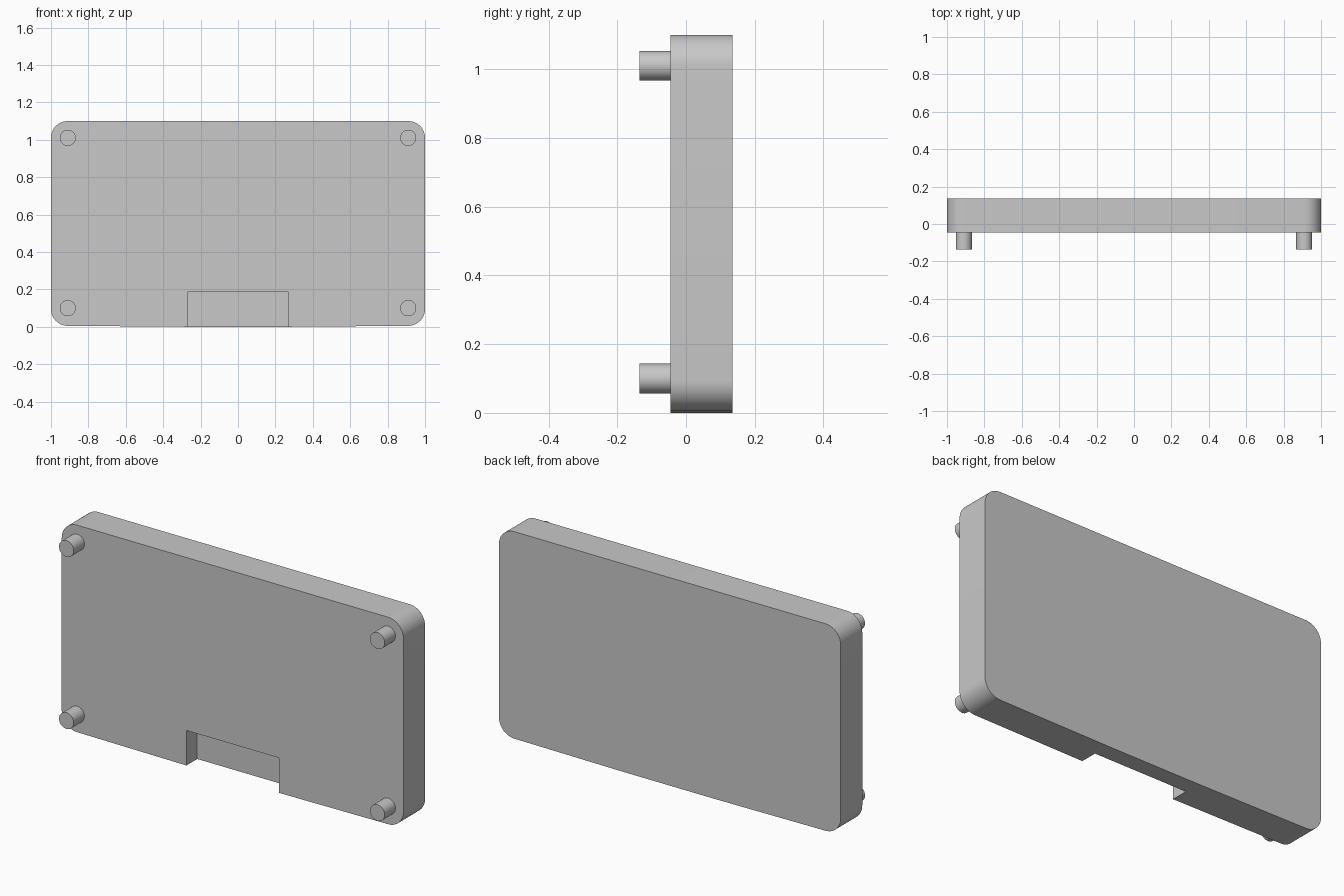
import bpy
import bmesh
from math import sin, cos, pi

cube = bpy.data.objects.get("Cube")
if cube:
    bpy.data.objects.remove(cube, do_unlink=True)

# Main dimensions
HALF_W, TOP, RADIUS = 1.0, 1.1, 0.09
FRONT, BACK = -0.045, 0.135
NOTCH_W, NOTCH_H, NOTCH_BACK = 0.27, 0.185, 0.045
LIFT = 0.005  # the underside rises slightly towards the corners

grey = bpy.data.materials.new("plain_grey")
grey.use_nodes = True
grey.diffuse_color = (0.58, 0.58, 0.58, 1)
grey.node_tree.nodes["Principled BSDF"].inputs["Base Color"].default_value = (0.58, 0.58, 0.58, 1)


def extrude_profile(name, points, y0, y1):
    """Closed solid from an XZ outline, running from y0 to y1."""
    bm = bmesh.new()
    face = bm.faces.new([bm.verts.new((x, y0, z)) for x, z in points])
    result = bmesh.ops.extrude_face_region(bm, geom=[face])
    moved = [v for v in result["geom"] if isinstance(v, bmesh.types.BMVert)]
    bmesh.ops.translate(bm, verts=moved, vec=(0, y1 - y0, 0))
    bmesh.ops.recalc_face_normals(bm, faces=bm.faces)
    mesh = bpy.data.meshes.new(name)
    bm.to_mesh(mesh)
    bm.free()
    mesh.materials.append(grey)
    obj = bpy.data.objects.new(name, mesh)
    bpy.context.collection.objects.link(obj)
    bpy.ops.object.select_all(action="DESELECT")
    obj.select_set(True)
    bpy.context.view_layer.objects.active = obj
    bpy.ops.object.shade_smooth_by_angle(angle=pi / 6)
    return obj


def arc(cx, cz, r, start, sweep, steps):
    return [(cx + r * cos(start + sweep * i / steps), cz + r * sin(start + sweep * i / steps))
            for i in range(steps + 1)]


# Right half outline, from the lower corner up to the top, then mirrored
cx = HALF_W - RADIUS
corners = arc(cx, RADIUS + LIFT, RADIUS, -pi / 2, pi / 2, 14)
corners += arc(cx, TOP - RADIUS, RADIUS, 0, pi / 2, 14)


def mirrored(half):
    return half + [(-x, z) for x, z in reversed(half)]


# Rear slab is whole, front slab has the notch in its lower edge
back_half = [(NOTCH_W, 0)] + corners
front_half = [(NOTCH_W, NOTCH_H), (NOTCH_W, 0)] + corners
body = extrude_profile("body_back", mirrored(back_half), NOTCH_BACK, BACK)
front = extrude_profile("body_front", mirrored(front_half), FRONT, NOTCH_BACK)

# Merge the slabs into one panel without an inner wall
bpy.ops.object.select_all(action="DESELECT")
union = body.modifiers.new("join_front", "BOOLEAN")
union.operation = "UNION"
union.solver = "EXACT"
union.object = front
body.select_set(True)
bpy.context.view_layer.objects.active = body
bpy.ops.object.modifier_apply(modifier=union.name)
bpy.data.objects.remove(front, do_unlink=True)
body.name = "panel_body"

# Four round pegs on the front corners
for side, x in (("left", cx), ("right", -cx)):
    for level, z in (("lower", 0.1), ("upper", 1.01)):
        extrude_profile(f"{level}_{side}_peg", arc(x, z, 0.043, 0, 2 * pi, 40)[:-1], -0.135, FRONT)
